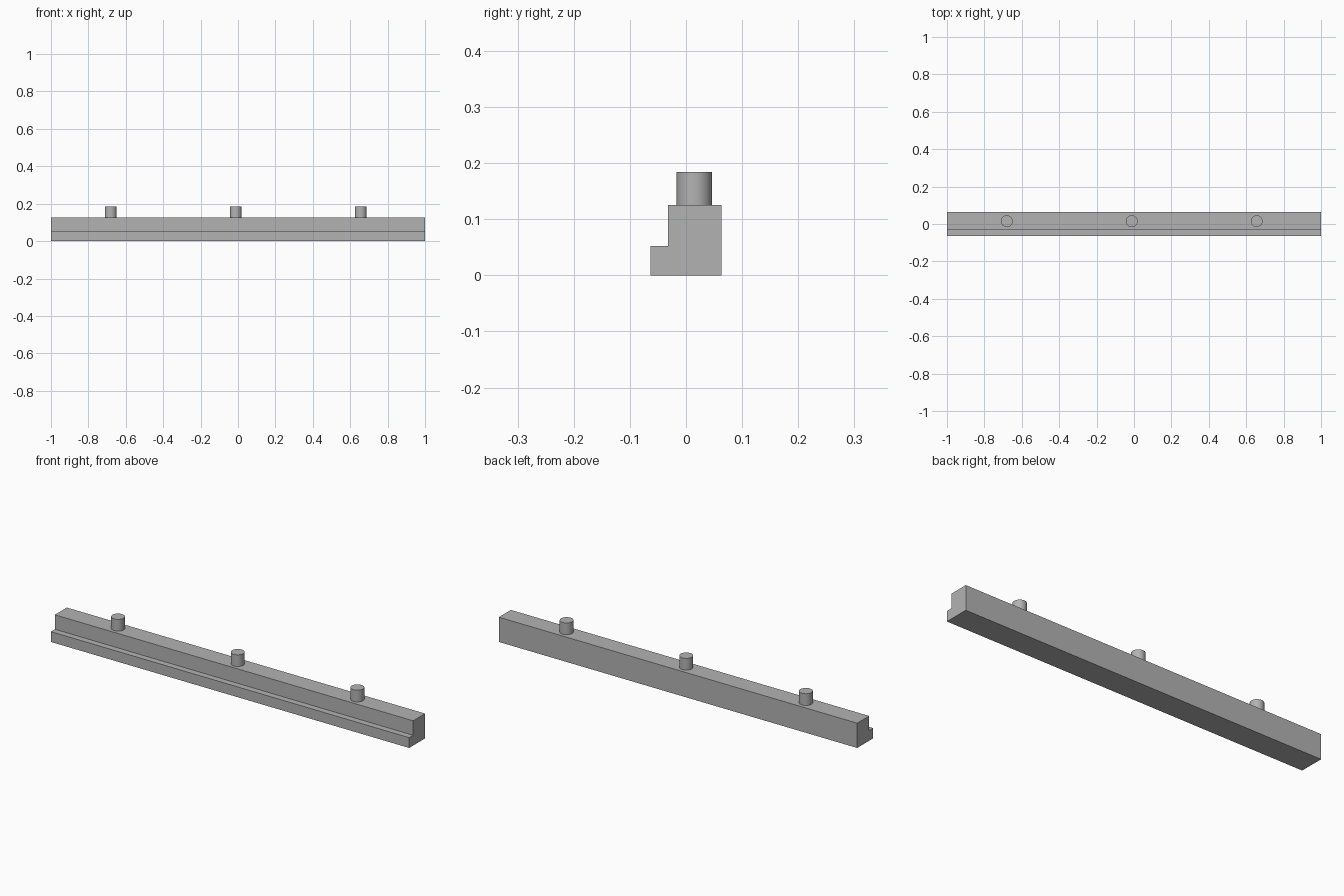
import bpy
import bmesh
from mathutils import Matrix

cube = bpy.data.objects.get("Cube")
if cube:
    bpy.data.objects.remove(cube, do_unlink=True)

# Plain grey material
grey = bpy.data.materials.new("grey")
grey.use_nodes = True
colour = (0.45, 0.45, 0.45, 1)
grey.diffuse_color = colour
grey.node_tree.nodes["Principled BSDF"].inputs["Base Color"].default_value = colour


def finish(name, bm):
    """Turn a bmesh into a named grey object."""
    bmesh.ops.recalc_face_normals(bm, faces=bm.faces)
    mesh = bpy.data.meshes.new(name)
    bm.to_mesh(mesh)
    bm.free()
    mesh.materials.append(grey)
    obj = bpy.data.objects.new(name, mesh)
    bpy.context.collection.objects.link(obj)
    return obj


# Stepped rail: an L-shaped profile extruded along x
profile = [(-0.0635, 0), (0.0635, 0), (0.0635, 0.125),
           (-0.032, 0.125), (-0.032, 0.052), (-0.0635, 0.052)]
bm = bmesh.new()
end = bm.faces.new([bm.verts.new((-1, y, z)) for y, z in profile])
side = bmesh.ops.extrude_face_region(bm, geom=[end])
bmesh.ops.translate(bm, vec=(2, 0, 0),
                    verts=[v for v in side["geom"] if isinstance(v, bmesh.types.BMVert)])
finish("stepped_rail", bm)

# Three round pegs on top of the rail
top, height, radius = 0.125, 0.059, 0.0315
for name, x in (("right_peg", -0.68), ("middle_peg", -0.012), ("left_peg", 0.656)):
    bm = bmesh.new()
    bmesh.ops.create_cone(bm, cap_ends=True, segments=48, radius1=radius, radius2=radius,
                          depth=height, matrix=Matrix.Translation((x, 0.015, top + height / 2)))
    peg = finish(name, bm)
    bpy.ops.object.select_all(action="DESELECT")
    peg.select_set(True)
    bpy.context.view_layer.objects.active = peg
    bpy.ops.object.shade_smooth_by_angle()
